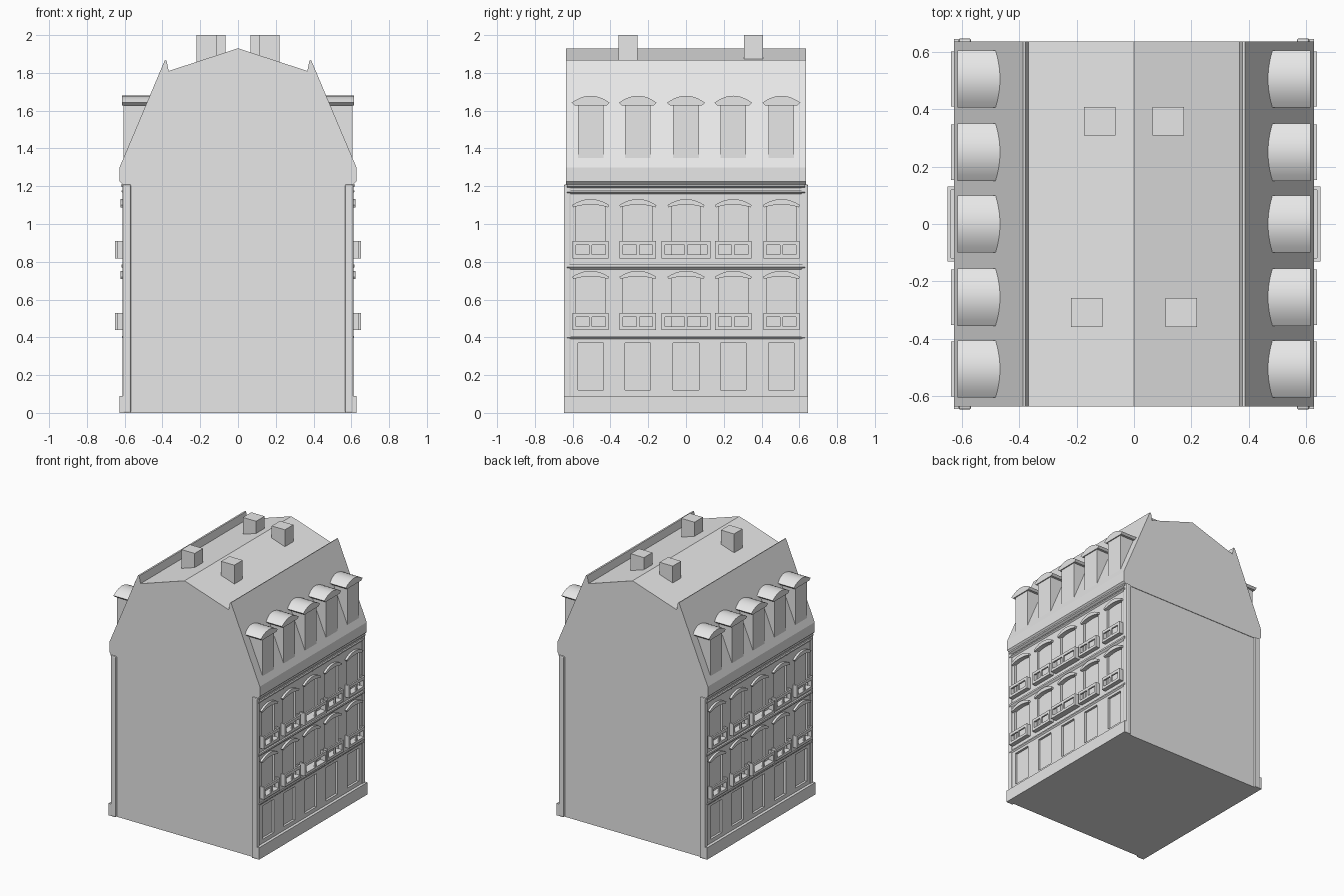
import bpy, bmesh, math
from mathutils import Vector

if "Cube" in bpy.data.objects:
    bpy.data.objects.remove(bpy.data.objects["Cube"], do_unlink=True)

GREY = (0.8, 0.8, 0.8, 1)
stone = bpy.data.materials.new("pale_grey")
stone.diffuse_color = GREY
stone.use_nodes = True
stone.node_tree.nodes["Principled BSDF"].inputs["Base Color"].default_value = GREY


def box(bm, x, y, z):
    """Box from (min, max) ranges."""
    c = bmesh.ops.create_cube(bm, size=1)["verts"]
    for v in c:
        v.co = Vector([(r[0] + r[1]) / 2 + t * (r[1] - r[0]) for r, t in zip((x, y, z), v.co)])


def prism(bm, points, place, a, b):
    """Extrude a closed outline between depths a and b."""
    face = bm.faces.new([bm.verts.new(place(p, q, a)) for p, q in points])
    new = bmesh.ops.extrude_face_region(bm, geom=[face])["geom"]
    shift = Vector(place(0, 0, b)) - Vector(place(0, 0, a))
    bmesh.ops.translate(bm, vec=shift, verts=[g for g in new if isinstance(g, bmesh.types.BMVert)])


def along_x(p, q, d):
    return (d, p, q)


def along_y(p, q, d):
    return (p, d, q)


def arch(yc, half, z, rise, steps=10):
    """Points of a shallow arch, from left to right."""
    ts = [2 * i / steps - 1 for i in range(steps + 1)]
    return [(yc + half * t, z + rise * (1 - t * t)) for t in ts]


def finish(name, bm, mirror=False, smooth=False):
    bmesh.ops.recalc_face_normals(bm, faces=bm.faces)
    mesh = bpy.data.meshes.new(name)
    bm.to_mesh(mesh)
    bm.free()
    mesh.materials.append(stone)
    ob = bpy.data.objects.new(name, mesh)
    bpy.context.collection.objects.link(ob)
    if mirror:
        ob.modifiers.new("both_sides", "MIRROR").use_axis[0] = True
    if smooth:
        bpy.ops.object.select_all(action="DESELECT")
        ob.select_set(True)
        bpy.context.view_layer.objects.active = ob
        bpy.ops.object.shade_smooth_by_angle(angle=math.radians(35))
    return ob


BAYS = [-0.505, -0.255, 0, 0.25, 0.505]
FLOORS = [0.45, 0.83]
FACE = 0.605

# Core of the house
bm = bmesh.new()
box(bm, (-0.588, 0.588), (-0.632, 0.632), (0, 1.215))
finish("house_core", bm)

# Facade piers and bands, leaving recessed doors and windows
bm = bmesh.new()
depth = (0.57, FACE)
for z0, z1, half in [(0.12, 0.37, 0.068)] + [(z, z + 0.275, 0.078) for z in FLOORS]:
    edges = [-0.635] + [b + s * half for b in BAYS for s in (-1, 1)] + [0.635]
    for left, right in zip(edges[::2], edges[1::2]):
        box(bm, depth, (left, right), (z0, z1))
for z0, z1 in [(0, 0.12), (0.37, 0.45), (0.725, 0.83), (1.105, 1.21)]:
    box(bm, depth, (-0.635, 0.635), (z0, z1))
finish("facade_wall", bm, mirror=True)

# Rounded corner strips
bm = bmesh.new()
for s in (-1, 1):
    box(bm, (0.567, 0.611), sorted((s * 0.61, s * 0.647)), (0, 1.21))
strips = finish("corner_strips", bm, mirror=True)
bevel = strips.modifiers.new("round", "BEVEL")
bevel.width, bevel.segments = 0.008, 2

# Plinth
bm = bmesh.new()
box(bm, (0.57, 0.627), (-0.645, 0.645), (0, 0.09))
finish("plinth", bm, mirror=True)

# Cornices with a sloped underside
bm = bmesh.new()
for z, h, out in [(0.39, 0.018, 0.614), (0.76, 0.025, 0.618), (1.16, 0.018, 0.616), (1.19, 0.02, 0.62)]:
    outline = [(0.58, z), (FACE, z), (out, z + h * 0.5), (out, z + h), (0.58, z + h)]
    prism(bm, outline, along_y, -0.63, 0.63)
finish("cornices", bm, mirror=True)

# Curved window hoods
bm = bmesh.new()
for z in FLOORS:
    for y in BAYS:
        outline = arch(y, 0.098, z + 0.27, 0.032) + arch(y, 0.092, z + 0.258, 0.015)[::-1]
        prism(bm, outline, along_x, 0.585, 0.622)
finish("window_hoods", bm, mirror=True, smooth=True)

# Window balconies: floor, sides and a two-panel open railing
bm = bmesh.new()
for z in FLOORS:
    for y in BAYS:
        half, out = (0.13, 0.65) if y == 0 else (0.096, 0.638)
        lo, hi = z - 0.012, z + 0.08
        inner = out - 0.012
        box(bm, (0.585, out), (y - half, y + half), (lo, lo + 0.02))
        box(bm, (inner, out), (y - half, y + half), (hi - 0.022, hi))
        for post, w in [(-half + 0.009, 0.009), (0, 0.008), (half - 0.009, 0.009)]:
            box(bm, (inner, out), (y + post - w, y + post + w), (lo, hi))
        for s in (-1, 1):
            box(bm, (0.585, out), sorted((y + s * half, y + s * (half - 0.012))), (lo, hi))
finish("balconies", bm, mirror=True)

# Mansard roof with raised lips at the break
half_profile = [(0.607, 1.205), (0.627, 1.225), (0.627, 1.3), (0.387, 1.868), (0.378, 1.865), (0.367, 1.81)]
outline = half_profile + [(0, 1.93)] + [(-x, z) for x, z in half_profile[::-1]]
bm = bmesh.new()
prism(bm, outline, along_y, -0.636, 0.636)
finish("mansard_roof", bm)

# Dormers and their arched caps
bm = bmesh.new()
for y in BAYS:
    box(bm, (0.44, 0.606), (y - 0.068, y + 0.068), (1.34, 1.645))
finish("dormers", bm, mirror=True)
bm = bmesh.new()
for y in BAYS:
    outline = arch(y, 0.1, 1.642, 0.037) + [(y + 0.085, 1.628), (y - 0.085, 1.628)]
    prism(bm, outline, along_x, 0.43, 0.614)
finish("dormer_caps", bm, mirror=True, smooth=True)

# Chimneys
bm = bmesh.new()
for x, y in [(0.12, 0.358), (0.165, -0.308)]:
    box(bm, (x - 0.055, x + 0.055), (y - 0.05, y + 0.05), (1.82, 2.0))
finish("chimneys", bm, mirror=True)
